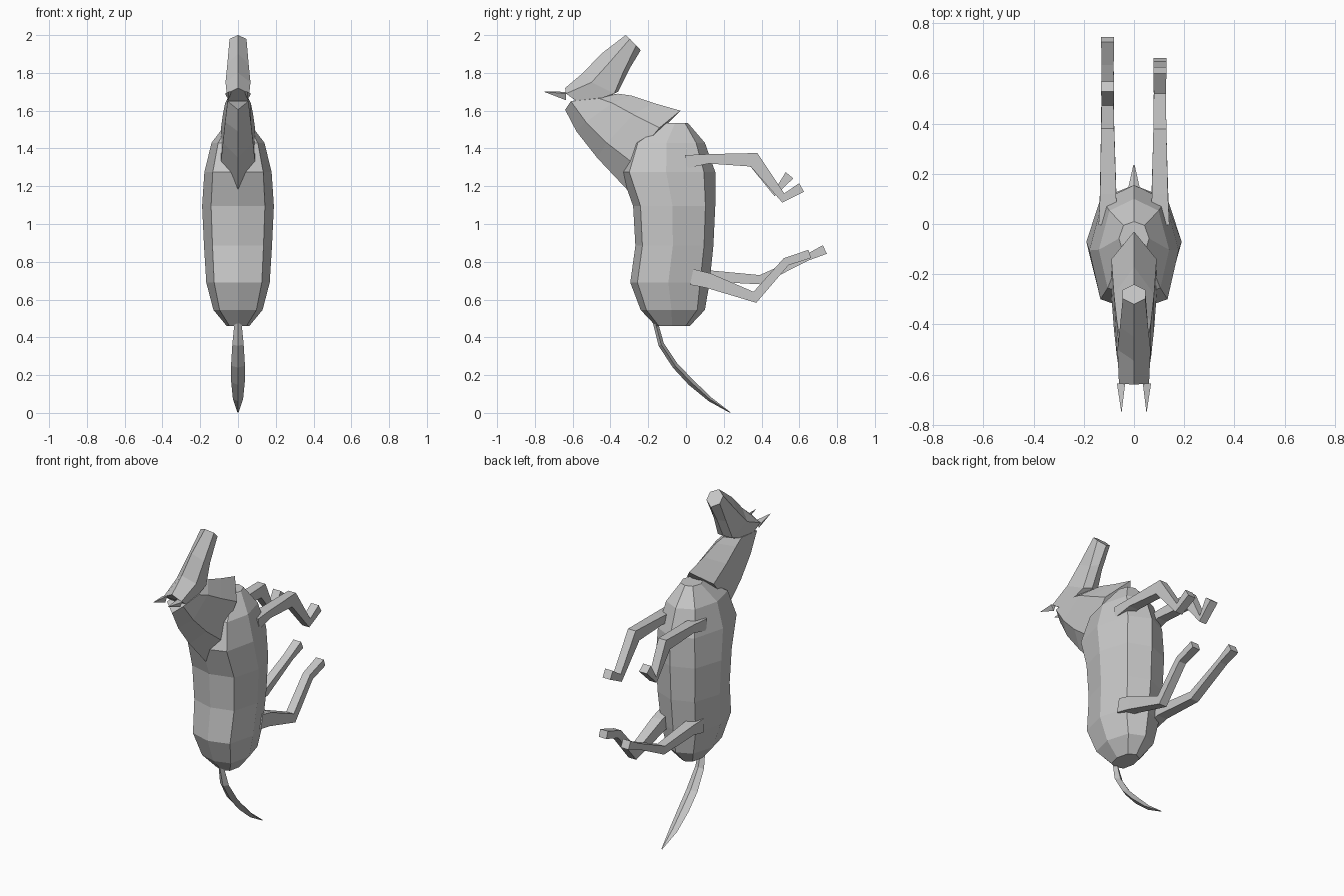
import bpy, bmesh
from mathutils import Vector

grey = bpy.data.materials.new("plain grey")
grey.diffuse_color = (0.58, 0.58, 0.58, 1)


def loft(name, rings):
    """Skin a row of closed rings, capping both ends."""
    bm = bmesh.new()
    rows = [[bm.verts.new(p) for p in ring] for ring in rings]
    n = len(rows[0])
    for a, b in zip(rows, rows[1:]):
        for i in range(n):
            j = (i + 1) % n
            bm.faces.new((a[i], a[j], b[j], b[i]))
    bm.faces.new(rows[0])
    bm.faces.new(rows[-1])
    bmesh.ops.recalc_face_normals(bm, faces=bm.faces)
    mesh = bpy.data.meshes.new(name)
    bm.to_mesh(mesh)
    bm.free()
    mesh.materials.append(grey)
    obj = bpy.data.objects.new(name, mesh)
    bpy.context.collection.objects.link(obj)
    return obj


def mirrored(half):
    """Complete a half ring whose first and last points lie on x = 0."""
    return half + [(-x, y, z) for x, y, z in reversed(half[1:-1])]


# barrel body: z, spine y, belly y, half width
body = [
    (0.46, -0.16, 0.02, 0.06),
    (0.545, -0.24, 0.10, 0.13),
    (0.69, -0.295, 0.125, 0.168),
    (0.885, -0.268, 0.145, 0.18),
    (1.095, -0.28, 0.155, 0.19),
    (1.275, -0.345, 0.155, 0.178),
    (1.43, -0.29, 0.10, 0.14),
    (1.535, -0.12, 0.01, 0.06),
]
rings = []
for z, f, b, w in body:
    d = b - f
    rings.append(mirrored([(0, f, z), (0.75 * w, f + 0.09 * d, z),
                           (w, f + 0.48 * d, z), (0.7 * w, b - 0.12 * d, z),
                           (0, b, z)]))
loft("body", rings)

# neck, from the shoulders to the poll
neck = [
    [(0, -0.31, 1.18), (0.09, -0.29, 1.33), (0.09, -0.14, 1.51), (0, -0.03, 1.60)],
    [(0, -0.47, 1.35), (0.08, -0.42, 1.43), (0.08, -0.28, 1.58), (0, -0.17, 1.64)],
    [(0, -0.58, 1.49), (0.068, -0.53, 1.54), (0.068, -0.39, 1.64), (0, -0.29, 1.68)],
    [(0, -0.64, 1.605), (0.055, -0.61, 1.65), (0.055, -0.46, 1.665), (0, -0.36, 1.69)],
]
loft("neck", [mirrored(r) for r in neck])

# head, from the poll to the muzzle
head = [
    [(0, -0.64, 1.72), (0.06, -0.635, 1.69), (0.05, -0.55, 1.63), (0, -0.53, 1.615)],
    [(0, -0.545, 1.80), (0.066, -0.50, 1.75), (0.05, -0.38, 1.69), (0, -0.36, 1.70)],
    [(0, -0.45, 1.90), (0.056, -0.41, 1.85), (0.042, -0.33, 1.81), (0, -0.30, 1.82)],
    [(0, -0.32, 2.0), (0.045, -0.297, 1.98), (0.045, -0.263, 1.945), (0, -0.24, 1.92)],
]
loft("head", [mirrored(r) for r in head])

# ears
for s, side in ((1, "right"), (-1, "left")):
    base = [(0.068, -0.635, 1.69), (0.035, -0.635, 1.70), (0.05, -0.635, 1.655)]
    tip = [(0.05 + 0.03 * (x - 0.05), -0.75, 1.70 + 0.03 * (z - 1.68)) for x, y, z in base]
    loft(side + "_ear", [[(s * x, y, z) for x, y, z in r] for r in (base, tip)])

# tail: outer edge y z, inner edge y z, half width
tail = [
    (-0.178, 0.485, -0.150, 0.485, 0.018),
    (-0.145, 0.355, -0.118, 0.37, 0.03),
    (-0.07, 0.24, -0.045, 0.26, 0.037),
    (0.015, 0.148, 0.035, 0.178, 0.036),
    (0.12, 0.062, 0.13, 0.085, 0.027),
    (0.233, 0.0, 0.235, 0.004, 0.003),
]
loft("tail", [[(0, y, z), (w, (y + v) / 2, (z + u) / 2), (0, v, u),
               (-w, (y + v) / 2, (z + u) / 2)] for y, z, v, u, w in tail])


def leg(name, joints):
    """Square-section limb; joints are y, z, thickness, centre x, half width."""
    pts = [Vector((j[0], j[1])) for j in joints]
    rings = []
    for i, (y, z, t, x, w) in enumerate(joints):
        into = (pts[i] - pts[max(i - 1, 0)]).normalized()
        out = (pts[min(i + 1, len(pts) - 1)] - pts[i]).normalized()
        d = (into + out).normalized()
        ny, nz = -d.y * t / 2, d.x * t / 2
        rings.append([(x - w, y + ny, z + nz), (x + w, y + ny, z + nz),
                      (x + w, y - ny, z - nz), (x - w, y - ny, z - nz)])
    loft(name, rings)


# front legs, folded at the knee, with a turned-up hoof
leg("right_front_leg", [(0.0, 1.33, 0.07, 0.105, 0.036), (0.12, 1.345, 0.05, 0.103, 0.032),
                        (0.36, 1.34, 0.08, 0.103, 0.026), (0.515, 1.138, 0.05, 0.103, 0.024),
                        (0.612, 1.193, 0.052, 0.103, 0.026)])
leg("left_front_leg", [(0.0, 1.33, 0.07, -0.105, 0.036), (0.12, 1.345, 0.05, -0.103, 0.032),
                       (0.36, 1.34, 0.08, -0.105, 0.026), (0.47, 1.165, 0.036, -0.105, 0.024),
                       (0.548, 1.258, 0.052, -0.105, 0.026)])

# hind legs, each in a different stride
leg("right_hind_leg", [(0.03, 0.72, 0.085, 0.105, 0.036), (0.12, 0.70, 0.08, 0.103, 0.033),
                       (0.365, 0.612, 0.06, 0.103, 0.026), (0.53, 0.80, 0.045, 0.103, 0.024),
                       (0.655, 0.842, 0.045, 0.103, 0.026)])
leg("left_hind_leg", [(0.03, 0.72, 0.085, -0.105, 0.036), (0.12, 0.725, 0.06, -0.103, 0.033),
                      (0.395, 0.705, 0.05, -0.105, 0.026), (0.64, 0.822, 0.034, -0.105, 0.024),
                      (0.735, 0.865, 0.05, -0.105, 0.026)])
